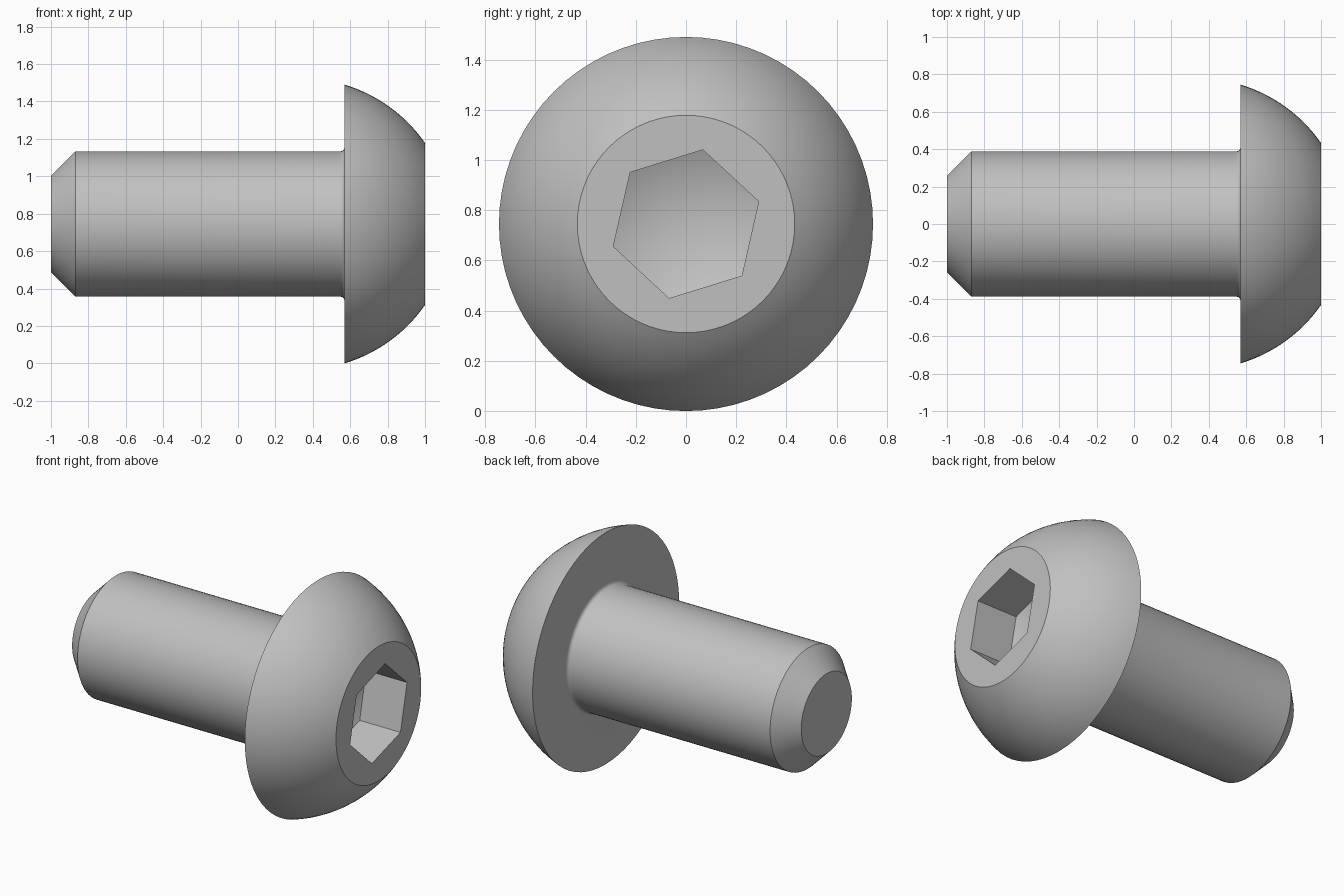
import bpy
import bmesh
from math import sin, cos, atan2, hypot, radians, pi
from mathutils import Vector

cube = bpy.data.objects.get("Cube")
if cube:
    bpy.data.objects.remove(cube, do_unlink=True)

HEAD_R, FACE_R, SHANK_R, TIP_R = 0.745, 0.433, 0.388, 0.257
SEAT_X = 0.57
AXIS_Z = HEAD_R
SEGMENTS = 72


def material(name, color):
    mat = bpy.data.materials.new(name)
    mat.use_nodes = True
    mat.diffuse_color = color
    mat.node_tree.nodes["Principled BSDF"].inputs["Base Color"].default_value = color
    return mat


def arc(start, end, sagitta, steps):
    """Points on a circular arc bulging to the left of start -> end."""
    a, b = Vector(start), Vector(end)
    chord = b - a
    half = chord.length / 2
    radius = (half ** 2 + sagitta ** 2) / (2 * sagitta)
    normal = Vector((-chord.y, chord.x)).normalized()
    centre = (a + b) / 2 + normal * (sagitta - radius)
    first = atan2(*(a - centre).yx)
    sweep = 2 * atan2(half, radius - sagitta)
    return [(centre.x + radius * cos(first - sweep * i / steps),
             centre.y + radius * sin(first - sweep * i / steps))
            for i in range(steps + 1)]


def ring(bm, x, radius, count, phase=0.0):
    return [bm.verts.new((x, radius * cos(phase + 2 * pi * i / count),
                          AXIS_Z + radius * sin(phase + 2 * pi * i / count)))
            for i in range(count)]


def skin(bm, lower, upper):
    n = len(lower)
    for i in range(n):
        j = (i + 1) % n
        bm.faces.new((lower[i], lower[j], upper[j], upper[i]))


def loop_edges(bm, loop):
    return [bm.edges.get((v, loop[i - 1])) for i, v in enumerate(loop)]


bm = bmesh.new()

# Chamfered tip, shank, small fillet under the head, domed head
fillet = 0.024
profile = [(-1.0, TIP_R), (-0.87, SHANK_R)]
profile += [(SEAT_X - fillet + fillet * sin(t), SHANK_R + fillet * (1 - cos(t)))
            for t in (i * pi / 8 for i in range(5))]
profile += arc((SEAT_X, HEAD_R), (1.0, FACE_R), 0.045, 14)
rings = [ring(bm, x, r, SEGMENTS) for x, r in profile]
for lower, upper in zip(rings, rings[1:]):
    skin(bm, lower, upper)
bm.faces.new(rings[0])

# Hexagonal socket with a conical bottom
turn = radians(17.2)
rim = ring(bm, 1.0, 0.303, 6, turn)
floor = ring(bm, 0.71, 0.303, 6, turn)
skin(bm, rim, floor)
apex = bm.verts.new((0.57, 0, AXIS_Z))
for i, v in enumerate(floor):
    bm.faces.new((floor[i - 1], v, apex))

# Flat front face around the socket
bmesh.ops.triangle_fill(bm, use_beauty=True,
                        edges=loop_edges(bm, rings[-1]) + loop_edges(bm, rim))
bmesh.ops.recalc_face_normals(bm, faces=bm.faces)

mesh = bpy.data.meshes.new("button_head_screw")
bm.to_mesh(mesh)
bm.free()
screw = bpy.data.objects.new("button_head_screw", mesh)
bpy.context.collection.objects.link(screw)
mesh.materials.append(material("grey_metal", (0.53, 0.53, 0.53, 1.0)))

# Smooth curved surfaces, crisp rims
bpy.ops.object.select_all(action='DESELECT')
screw.select_set(True)
bpy.context.view_layer.objects.active = screw
bpy.ops.object.shade_smooth_by_angle(angle=radians(30))
